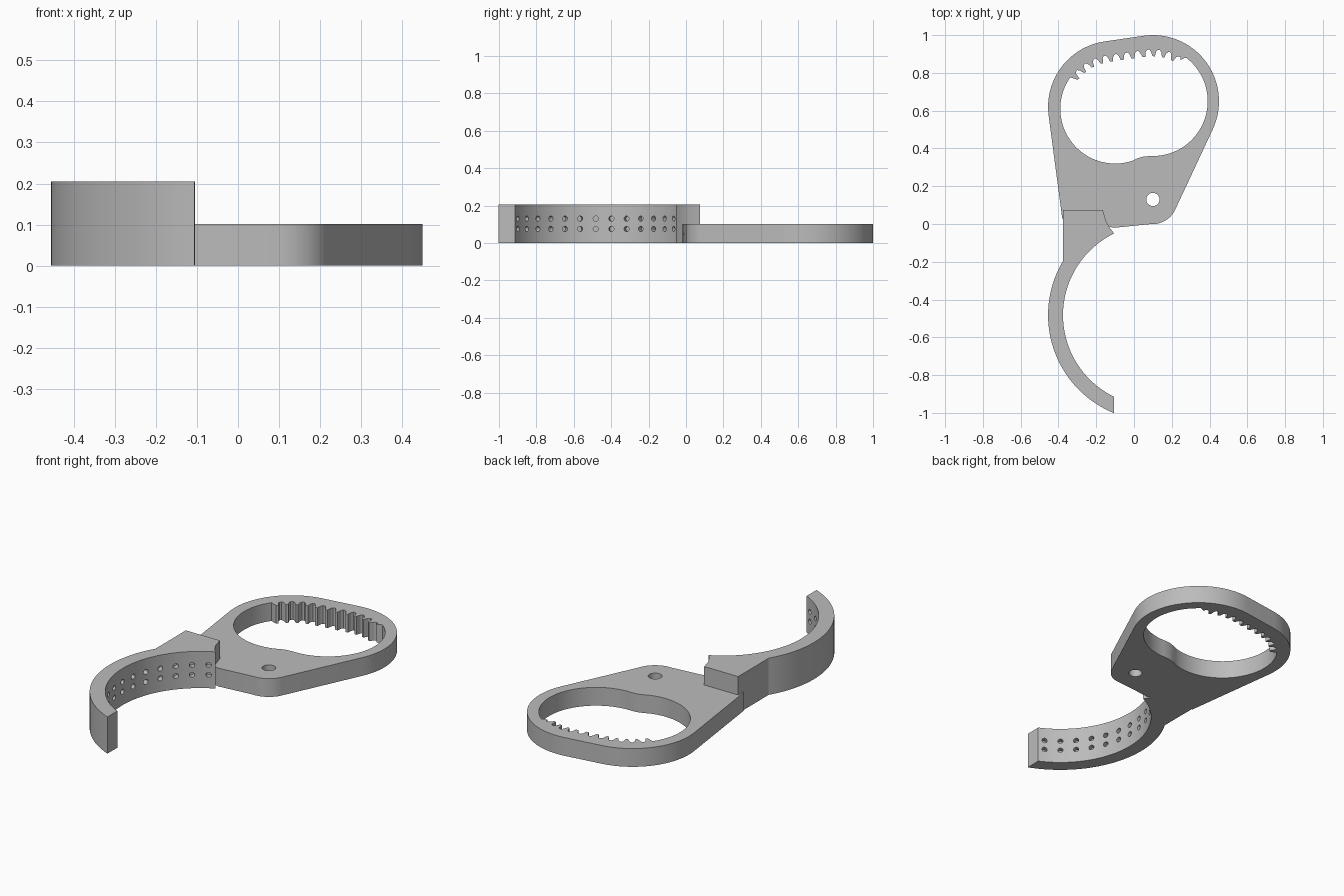
import bpy, bmesh, math
from mathutils import Matrix, Vector

if "Cube" in bpy.data.objects:
    bpy.data.objects.remove(bpy.data.objects["Cube"])

grey = bpy.data.materials.new("plain grey")
grey.use_nodes = True
grey.diffuse_color = (0.5, 0.5, 0.5, 1)
grey.node_tree.nodes["Principled BSDF"].inputs["Base Color"].default_value = grey.diffuse_color


def polar(centre, radius, degrees):
    a = math.radians(degrees)
    return (centre[0] + radius * math.cos(a), centre[1] + radius * math.sin(a))


def arc(centre, radius, start, end, steps=32):
    return [polar(centre, radius, start + (end - start) * i / steps) for i in range(steps + 1)]


def make_object(name, bm):
    mesh = bpy.data.meshes.new(name)
    bm.to_mesh(mesh)
    bm.free()
    mesh.materials.append(grey)
    obj = bpy.data.objects.new(name, mesh)
    bpy.context.collection.objects.link(obj)
    return obj


def extrude_outline(name, loops, height):
    """Fill an outline (further loops are holes) and raise it to a height."""
    bm = bmesh.new()
    for loop in loops:
        verts = [bm.verts.new((x, y, 0)) for x, y in loop]
        for a, b in zip(verts, verts[1:] + verts[:1]):
            bm.edges.new((a, b))
    bmesh.ops.triangle_fill(bm, use_beauty=True, edges=bm.edges[:], normal=(0, 0, 1))
    raised = bmesh.ops.extrude_face_region(bm, geom=bm.faces[:], use_keep_orig=True)
    top = [g for g in raised["geom"] if isinstance(g, bmesh.types.BMVert)]
    bmesh.ops.translate(bm, verts=top, vec=(0, 0, height))
    bmesh.ops.recalc_face_normals(bm, faces=bm.faces[:])
    return make_object(name, bm)


def smooth(obj):
    bpy.ops.object.select_all(action='DESELECT')
    obj.select_set(True)
    bpy.context.view_layer.objects.active = obj
    bpy.ops.object.shade_smooth_by_angle(angle=math.radians(25))


# Ring plate: two overlapping rounds tapering to a pivot corner
RIGHT, LEFT, PIVOT = (0.1, 0.65), (-0.105, 0.62), (0.1, 0.13)
HOLE_LEFT = (-0.1, 0.61)
outer = arc(PIVOT, 0.13, -93, -25, 12)
outer += arc(RIGHT, 0.35, -25, 99)
outer += arc(LEFT, 0.35, 99, 188)
outer += [(-0.38, 0.03), (-0.375, 0.03), (-0.375, 0.075), (-0.165, 0.075),
          (-0.15, 0.02), (-0.132, -0.015), (-0.105, -0.02)]

# Toothed upper edge of the opening
path = [Vector(p) for p in arc(HOLE_LEFT, 0.287, 143, 101, 40) + arc(RIGHT, 0.275, 101, 55, 40)]
lengths = [0.0]
for a, b in zip(path, path[1:]):
    lengths.append(lengths[-1] + (b - a).length)


def along(fraction, inset):
    s = fraction * lengths[-1]
    i = max(k for k in range(len(path) - 1) if lengths[k] <= s)
    a, b = path[i], path[i + 1]
    step = (b - a).normalized()
    return tuple(a + step * (s - lengths[i]) + Vector((step.y, -step.x)) * inset)


TEETH = 11
tooth = [(0.05, 0.036), (0.3, 0.038), (0.4, 0.012), (0.54, 0.002), (0.74, 0.0), (0.9, 0.012)]
teeth = [along((n + t) / TEETH, d) for n in range(TEETH) for t, d in tooth]

opening = arc(RIGHT, 0.29, 53, -92, 48)
opening += [(0.05, 0.357), (0.02, 0.348)]
opening += arc(HOLE_LEFT, 0.29, -72, -215, 48)
opening += teeth
pivot_hole = arc(PIVOT, 0.035, 0, 350, 35)
ring_plate = extrude_outline("ring_plate", [outer, opening, pivot_hole], 0.102)

# Curved handle with a square block over the plate
HUB = (0.105, -0.4825)
handle_outline = [(-0.375, 0.075)]
handle_outline += arc(HUB, 0.56, 149, 247.9, 48)
handle_outline += arc(HUB, 0.4808, 244.1, 115.9, 60)
handle_outline += [(-0.132, -0.015), (-0.15, 0.02), (-0.165, 0.075)]
handle = extrude_outline("curved_handle", [handle_outline], 0.205)

# Two rows of grip dimples on the inside of the handle
bm = bmesh.new()
for degrees in range(120, 241, 10):
    x, y = polar(HUB, 0.4808, degrees)
    turn = Matrix.Rotation(math.radians(degrees), 4, 'Z') @ Matrix.Rotation(math.pi / 2, 4, 'Y')
    for z in (0.075, 0.13):
        bmesh.ops.create_cone(bm, cap_ends=True, segments=16, radius1=0.014, radius2=0.014,
                              depth=0.06, matrix=Matrix.Translation((x, y, z)) @ turn)
cutter = make_object("dimple_cutter", bm)
cutter.hide_render = True
cut = handle.modifiers.new("dimples", 'BOOLEAN')
cut.operation = 'DIFFERENCE'
cut.solver = 'EXACT'
cut.object = cutter
bpy.context.view_layer.objects.active = handle
handle.select_set(True)
bpy.ops.object.modifier_apply(modifier=cut.name)
bpy.data.objects.remove(cutter)

smooth(ring_plate)
smooth(handle)
